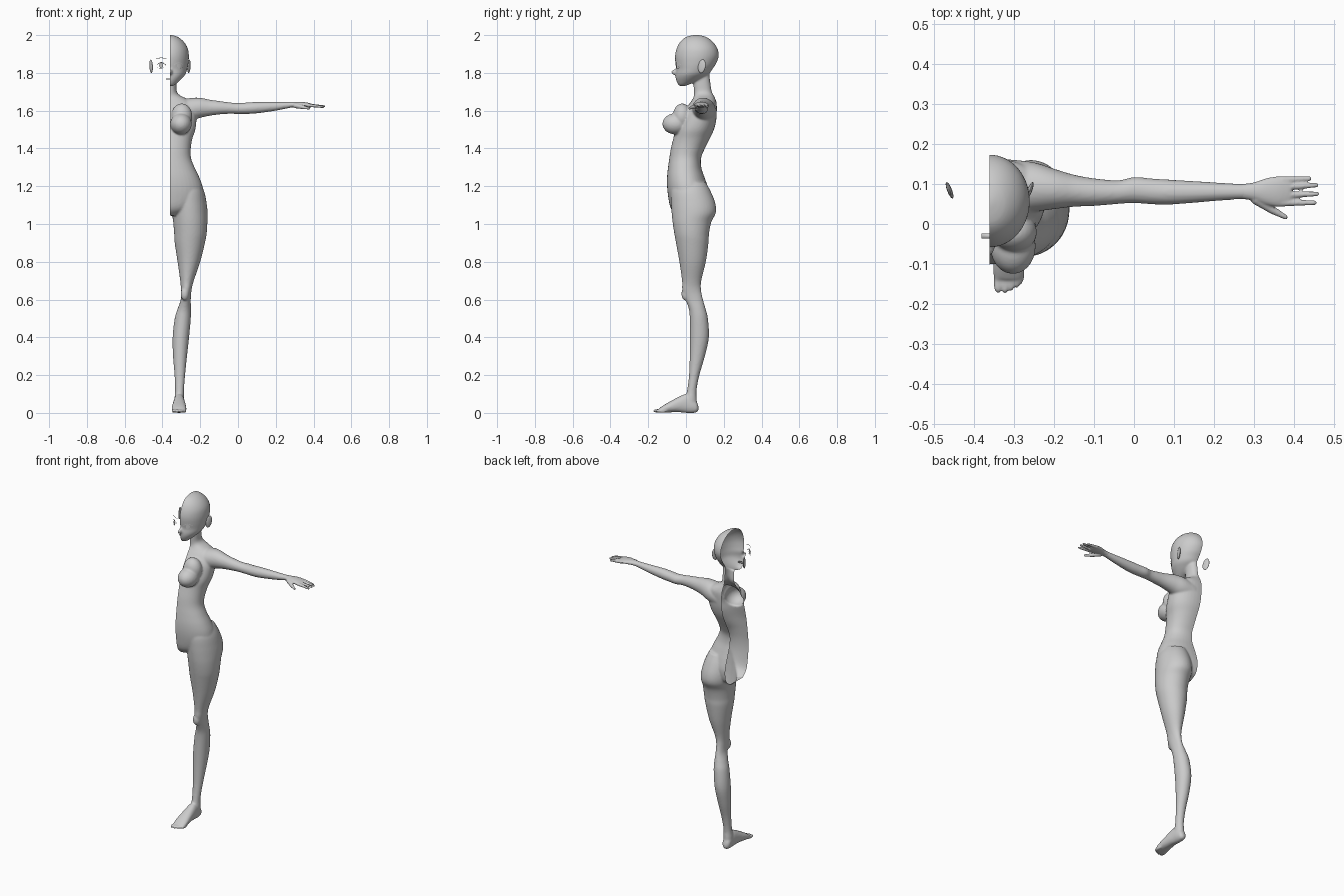
import bpy, bmesh, math
from mathutils import Matrix, Vector

MID = -0.36          # plane on which the half figure is cut open
skin = bpy.data.materials.new("plain grey")
skin.diffuse_color = (0.6, 0.6, 0.6, 1)


def loft(bm, axis, rings, power=1.0, sides=40, steps=5):
    """Smooth closed skin through elliptical rings (t, a0, a1, b0, b1)."""
    def spline(i, u):
        p = [rings[min(max(i + k, 0), len(rings) - 1)] for k in (-1, 0, 1, 2)]
        return [0.5 * (2 * b + (c - a) * u + (2 * a - 5 * b + 4 * c - d) * u * u
                       + (3 * b - a - 3 * c + d) * u ** 3) for a, b, c, d in zip(*p)]
    dense = [spline(i, k / steps) for i in range(len(rings) - 1) for k in range(steps)]
    dense.append(list(rings[-1]))
    loops = []
    for t, a0, a1, b0, b1 in dense:
        loop = []
        for s in range(sides):
            ang = 2 * math.pi * s / sides
            c, n = math.cos(ang), math.sin(ang)
            a = (a0 + a1) / 2 + (a1 - a0) / 2 * math.copysign(abs(c) ** power, c)
            b = (b0 + b1) / 2 + (b1 - b0) / 2 * math.copysign(abs(n) ** power, n)
            loop.append(bm.verts.new({'x': (t, a, b), 'y': (a, t, b), 'z': (a, b, t)}[axis]))
        loops.append(loop)
    faces = []
    for l, m in zip(loops, loops[1:]):
        for s in range(sides):
            e = (s + 1) % sides
            faces.append(bm.faces.new((l[s], l[e], m[e], m[s])))
    faces.append(bm.faces.new(loops[0][::-1]))
    faces.append(bm.faces.new(loops[-1]))
    bmesh.ops.recalc_face_normals(bm, faces=faces)


def ball(bm, centre, radii, rot=Matrix()):
    m = Matrix.Translation(centre) @ rot @ Matrix.Diagonal((*radii, 1))
    bmesh.ops.create_uvsphere(bm, u_segments=24, v_segments=16, radius=1, matrix=m)


def finger(bm, p0, p1, r0, r1):
    p0, p1 = Vector(p0), Vector(p1)
    d = p1 - p0
    m = Matrix.Translation((p0 + p1) / 2) @ d.to_track_quat('Z', 'Y').to_matrix().to_4x4()
    bmesh.ops.create_cone(bm, cap_ends=True, segments=16, radius1=r0, radius2=r1,
                          depth=d.length, matrix=m)
    ball(bm, p0, (r0,) * 3)
    ball(bm, p1, (r1,) * 3)


def finish(name, bm):
    me = bpy.data.meshes.new(name)
    bm.to_mesh(me)
    bm.free()
    me.materials.append(skin)
    for p in me.polygons:
        p.use_smooth = True
    ob = bpy.data.objects.new(name, me)
    bpy.context.scene.collection.objects.link(ob)
    return ob


def fuse(name, bm, voxel, smoothing, cut=False):
    """Melt overlapping parts into one skin, optionally cut open at MID."""
    ob = finish(name, bm)
    r = ob.modifiers.new("fuse", 'REMESH')
    r.mode, r.voxel_size = 'VOXEL', voxel
    s = ob.modifiers.new("soften", 'SMOOTH')
    s.factor, s.iterations = 0.5, smoothing
    dg = bpy.context.evaluated_depsgraph_get()
    bm = bmesh.new()
    bm.from_mesh(bpy.data.meshes.new_from_object(ob.evaluated_get(dg)))
    bpy.data.objects.remove(ob)
    if cut:
        bmesh.ops.bisect_plane(bm, geom=bm.verts[:] + bm.edges[:] + bm.faces[:],
                               plane_co=(MID, 0, 0), plane_no=(-1, 0, 0), clear_outer=True)
    return finish(name, bm)


def centred(rows):
    return [(z, MID - w, MID + w, f, b) for z, w, f, b in rows]


body = bmesh.new()
# neck and torso: height, half width, front, back
loft(body, 'z', centred([
    (1.82, .034, .04, .12), (1.74, .034, .04, .13), (1.70, .037, .042, .137),
    (1.68, .055, .042, .147), (1.663, .09, .036, .155), (1.64, .125, .02, .162),
    (1.60, .14, -.008, .163), (1.55, .14, -.035, .16), (1.50, .134, -.055, .148),
    (1.45, .118, -.068, .125), (1.40, .11, -.08, .1), (1.35, .111, -.088, .08),
    (1.30, .13, -.095, .081), (1.25, .154, -.1, .097), (1.20, .172, -.1, .115),
    (1.15, .176, -.095, .128), (1.10, .15, -.086, .125), (1.07, .11, -.072, .11),
    (1.045, .04, -.045, .07)]), .92)
# head
loft(body, 'z', centred([
    (2.001, .008, .045, .065), (1.99, .042, .0, .107), (1.965, .073, -.03, .142),
    (1.93, .094, -.049, .166), (1.89, .1, -.058, .173), (1.85, .097, -.056, .16),
    (1.82, .091, -.052, .14), (1.795, .083, -.055, .122), (1.775, .068, -.055, .095),
    (1.755, .048, -.05, .06), (1.738, .028, -.041, .015), (1.73, .012, -.032, -.008)]))
ball(body, (MID, -.05, 1.804), (.013, .028, .017))                      # nose
# breast
ball(body, (-.302, -.055, 1.53), (.057, .07, .056))
ball(body, (-.298, -.02, 1.57), (.056, .05, .068))
# arm: x, front, back, bottom, top
loft(body, 'x', [
    (-.32, .02, .162, 1.53, 1.655), (-.25, .03, .154, 1.545, 1.667),
    (-.20, .037, .138, 1.562, 1.668), (-.15, .043, .123, 1.573, 1.658),
    (-.10, .045, .114, 1.58, 1.651), (-.04, .05, .109, 1.584, 1.643),
    (0, .052, .117, 1.582, 1.641), (.05, .049, .113, 1.583, 1.643),
    (.10, .049, .11, 1.586, 1.646), (.20, .057, .104, 1.6, 1.646),
    (.27, .062, .1, 1.614, 1.646), (.29, .061, .101, 1.617, 1.646)])
# leg: height, inner, outer, front, back
loft(body, 'z', [
    (1.22, -.34, -.2, -.07, .105), (1.17, -.352, -.178, -.08, .132),
    (1.11, -.353, -.166, -.079, .155), (1.06, -.35, -.161, -.076, .158),
    (1.01, -.343, -.162, -.071, .134), (.95, -.338, -.166, -.062, .122),
    (.90, -.335, -.175, -.053, .119), (.80, -.32, -.2, -.035, .105),
    (.70, -.306, -.234, -.021, .081), (.65, -.302, -.246, -.02, .08),
    (.60, -.303, -.25, -.003, .09), (.55, -.32, -.249, .015, .104),
    (.50, -.335, -.25, .02, .116), (.40, -.346, -.259, .021, .121),
    (.30, -.344, -.27, .02, .1), (.20, -.336, -.28, .016, .071),
    (.12, -.333, -.286, .006, .056), (.07, -.337, -.285, -.005, .057),
    (.03, -.336, -.288, -.005, .06)])
ball(body, (-.282, -.004, .63), (.022, .02, .035))                      # kneecap
# foot: y, inner, outer, bottom, top
loft(body, 'y', [
    (.066, -.32, -.303, .012, .035), (.055, -.334, -.29, .003, .06),
    (.03, -.338, -.285, -.001, .085), (0, -.34, -.283, 0, .1),
    (-.04, -.344, -.279, .004, .084), (-.08, -.349, -.275, .003, .063),
    (-.115, -.352, -.273, .001, .043), (-.138, -.35, -.276, .001, .027)], .9)
for x, tip, r in ((-.34, -.175, .011), (-.322, -.177, .0085), (-.307, -.171, .008),
                  (-.293, -.162, .008), (-.281, -.152, .0075)):         # toes
    ball(body, (x, tip + .028, .0105), (r, .028, .0105))
fuse("half_body", body, .0055, 5, cut=True)

# hand
hand = bmesh.new()
loft(hand, 'x', [
    (.265, .063, .099, 1.615, 1.645), (.30, .058, .104, 1.618, 1.647),
    (.33, .048, .114, 1.619, 1.647), (.36, .043, .119, 1.618, 1.644),
    (.385, .045, .118, 1.617, 1.638), (.392, .05, .114, 1.621, 1.635)])
for y0, x1, y1, z1 in ((.110, .437, .113, 1.621), (.092, .455, .097, 1.623),
                       (.072, .456, .075, 1.623), (.053, .45, .053, 1.62)):
    finger(hand, (.37, y0, 1.629), (x1, y1, z1), .0095, .0058)
finger(hand, (.305, .062, 1.627), (.345, .035, 1.618), .014, .01)       # thumb
finger(hand, (.345, .035, 1.618), (.378, .017, 1.612), .01, .006)
fuse("hand", hand, .0032, 3)


# face details, repeated on both sides of the cut
def strip(bm, side, d0, d1, low, high):
    """Narrow plate that follows the curve of the face."""
    rows = []
    for i in range(11):
        u = i / 10
        d = d0 + (d1 - d0) * u
        y = .0515 - .1075 * math.sqrt(1 - (d / .098) ** 2) - .003
        rows.append([bm.verts.new((MID + side * d, y, z(u))) for z in (low, high)])
    for a, b in zip(rows, rows[1:]):
        bm.faces.new((a[0], b[0], b[1], a[1]) if side > 0 else (a[1], b[1], b[0], a[0]))


def arc(u):
    return math.sin(math.pi * u)


for side, word in ((1, "right"), (-1, "left")):
    bm = bmesh.new()
    strip(bm, side, .018, .075, lambda u: 1.872 + .006 * arc(u), lambda u: 1.875 + .006 * arc(u))
    finish(word + "_eyebrow", bm)
    bm = bmesh.new()
    strip(bm, side, .022, .07, lambda u: 1.84 + .012 * arc(u), lambda u: 1.843 + .014 * arc(u))
    strip(bm, side, .032, .066, lambda u: 1.827 - .004 * arc(u), lambda u: 1.828 - .003 * arc(u))
    finish(word + "_eyelashes", bm)
    bm = bmesh.new()
    strip(bm, side, .036, .057, lambda u: 1.838 - .013 * arc(u) ** .5,
          lambda u: 1.838 + .013 * arc(u) ** .5)
    finish(word + "_iris", bm)
    bm = bmesh.new()
    ball(bm, (MID + side * .1, .084, 1.835), (.006, .021, .036),
         Matrix.Rotation(-.37 * side, 4, 'Z') @ Matrix.Rotation(-.2, 4, 'X'))
    finish(word + "_ear", bm)

# teeth plate
teeth = bmesh.new()
bmesh.ops.create_cube(teeth, size=1, matrix=Matrix.Translation((MID, -.03, 1.767))
                      @ Matrix.Diagonal((.04, .012, .005, 1)))
finish("teeth", teeth)
